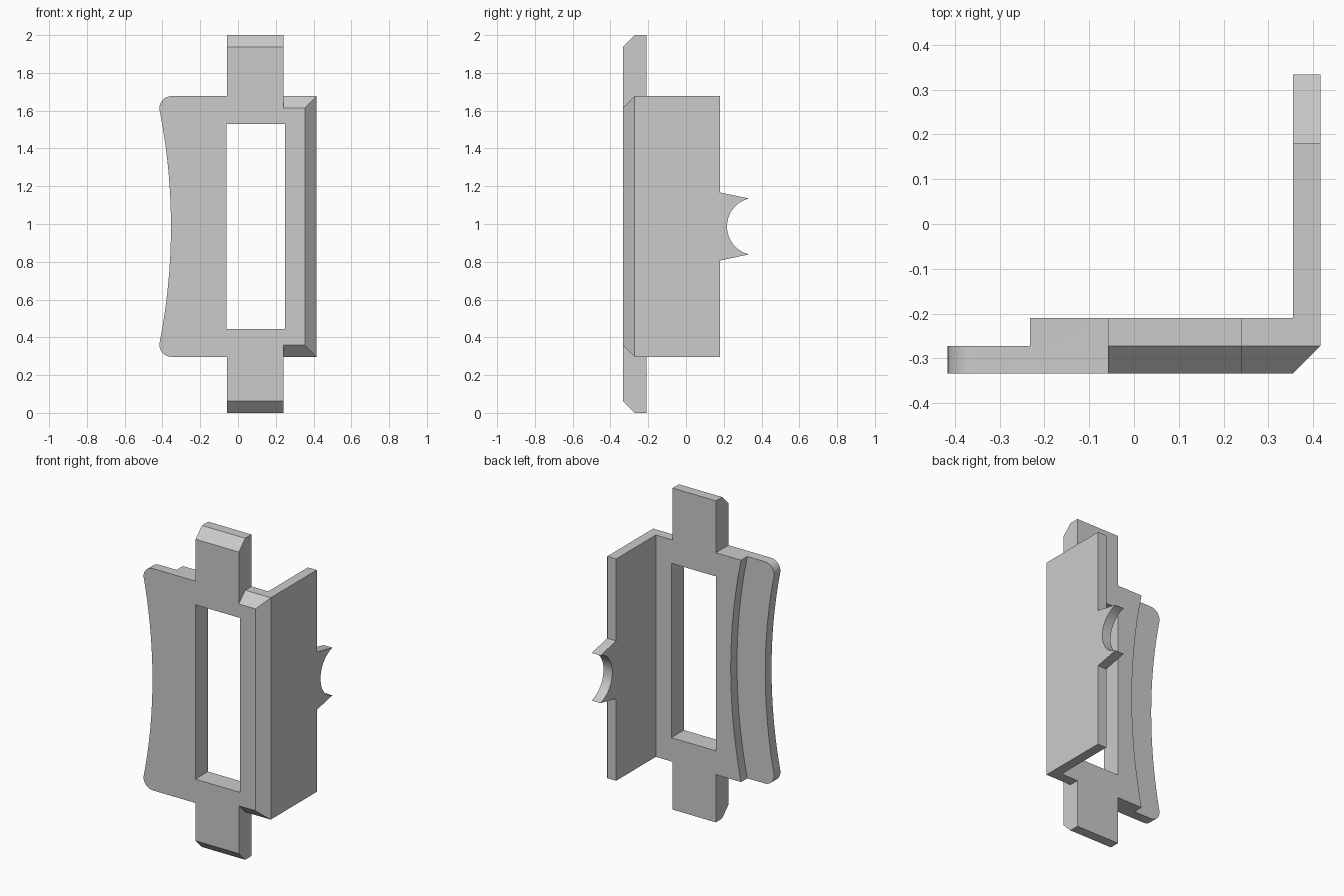
import bpy, bmesh, math
from mathutils import Vector

old = bpy.data.objects.get("Cube")
if old:
    bpy.data.objects.remove(old, do_unlink=True)

FRONT, MID, BACK = -0.334, -0.272, -0.21   # depth layers of the plate
LOW, HIGH, CZ = 0.297, 1.677, 0.987        # plate bottom, top and middle
TAB_L, TAB_R = -0.058, 0.24
SIDE_IN, SIDE = 0.355, 0.416               # flange inner and outer face

mat = bpy.data.materials.new("light_grey")
mat.use_nodes = True
grey = (0.6, 0.6, 0.6, 1)
mat.diffuse_color = grey
mat.node_tree.nodes["Principled BSDF"].inputs["Base Color"].default_value = grey


def prism(name, points, axis, a, b):
    """Extrude a 2D profile along an axis; profile uses the other two axes in order."""
    def place(p, t):
        q = list(p)
        q.insert("xyz".index(axis), t)
        return Vector(q)
    bm = bmesh.new()
    ring_a = [bm.verts.new(place(p, a)) for p in points]
    ring_b = [bm.verts.new(place(p, b)) for p in points]
    bm.faces.new(ring_a)
    bm.faces.new(ring_b[::-1])
    n = len(points)
    for i in range(n):
        j = (i + 1) % n
        bm.faces.new((ring_a[j], ring_a[i], ring_b[i], ring_b[j]))
    bmesh.ops.recalc_face_normals(bm, faces=bm.faces)
    mesh = bpy.data.meshes.new(name)
    bm.to_mesh(mesh)
    bm.free()
    ob = bpy.data.objects.new(name, mesh)
    mesh.materials.append(mat)
    bpy.context.collection.objects.link(ob)
    return ob


def arc(cx, cy, r, start, end, n):
    angles = [math.radians(start + (end - start) * i / n) for i in range(n + 1)]
    return [(cx + r * math.cos(t), cy + r * math.sin(t)) for t in angles]


def box(x0, x1, y0, y1):
    return [(x0, y0), (x1, y0), (x1, y1), (x0, y1)]


def carve(target, cutter):
    cutter.hide_render = True
    bpy.context.view_layer.objects.active = target
    mod = target.modifiers.new("carve", 'BOOLEAN')
    mod.operation = 'DIFFERENCE'
    mod.solver = 'EXACT'
    mod.object = cutter
    bpy.ops.object.modifier_apply(modifier=mod.name)
    bpy.data.objects.remove(cutter, do_unlink=True)


def flip(points):
    return [(x, 2 * CZ - z) for x, z in points]


# Outline: rounded grip with a hollow edge, end tabs and square right side
r = 0.064
corner = arc(-0.352, HIGH - r, r, 90, 190, 10)
half, sag = corner[-1][1] - CZ, 0.06
R = (half ** 2 + sag ** 2) / (2 * sag)
cx = -0.355 - R
sweep = math.degrees(math.asin(half / R))
hollow = arc(cx, CZ, R, sweep, -sweep, 32)[1:-1]
outline = (corner + hollow + flip(corner)[::-1]
           + [(TAB_L, LOW), (TAB_L, 0), (TAB_R, 0), (TAB_R, LOW), (SIDE, LOW),
              (SIDE, HIGH), (TAB_R, HIGH), (TAB_R, 2), (TAB_L, 2), (TAB_L, HIGH)])
bracket = prism("bracket", outline, "y", FRONT, 0.4)

# Clear the space behind the plate, leaving the side flange
carve(bracket, prism("rear_cutter", box(-1, SIDE_IN, BACK, 1), "z", -1, 3))

# Flange rear edge with a forked cradle
tip, root, gap, spread = 0.334, 0.18, 0.217, 0.148
sag = tip - gap
cr = (spread ** 2 + sag ** 2) / (2 * sag)
a = math.degrees(math.asin(spread / cr))
cradle = arc(gap + cr, CZ, cr, 180 - a, 180 + a, 24)
edge = ([(root, 3), (root, CZ + 0.18)] + cradle
        + [(root, CZ - 0.18), (root, -1), (1, -1), (1, 3)])
carve(bracket, prism("flange_cutter", edge, "x", 0, 1))

# Thin the grip at the back along an arc parallel to its edge
step_r = math.hypot(-0.232 - cx, HIGH - CZ)
step = arc(cx, CZ, step_r, 14, -14, 36)
carve(bracket, prism("step_cutter", step + [(-1, 0), (-1, 2)], "y", MID, 1))

# Rectangular opening
carve(bracket, prism("opening_cutter", box(-0.06, 0.248, 0.445, 1.53), "y", -1, 1))


# Front chamfers on the tabs, the right edge and the right block ends
def wedge(end, sign):
    d = MID - FRONT
    return [(FRONT - d, end - 2 * sign * d), (FRONT - d, end + sign * d),
            (MID + d, end + sign * d)]


for end, sign in ((2, 1), (0, -1)):
    carve(bracket, prism("tab_chamfer", wedge(end, sign), "x", -0.2, 0.35))
for end, sign in ((HIGH, 1), (LOW, -1)):
    carve(bracket, prism("block_chamfer", wedge(end, sign), "x", TAB_R, 1))
side_wedge = [(x, y) for y, x in wedge(SIDE, 1)]
carve(bracket, prism("side_chamfer", side_wedge, "z", -1, 3))

# Merge flat faces and smooth only the curves
bm = bmesh.new()
bm.from_mesh(bracket.data)
bmesh.ops.remove_doubles(bm, verts=bm.verts, dist=0.0001)
bmesh.ops.dissolve_limit(bm, angle_limit=math.radians(0.1),
                         verts=bm.verts, edges=bm.edges)
bm.to_mesh(bracket.data)
bm.free()
bpy.ops.object.select_all(action='DESELECT')
bracket.select_set(True)
bpy.context.view_layer.objects.active = bracket
bpy.ops.object.shade_smooth_by_angle(angle=math.radians(30))
